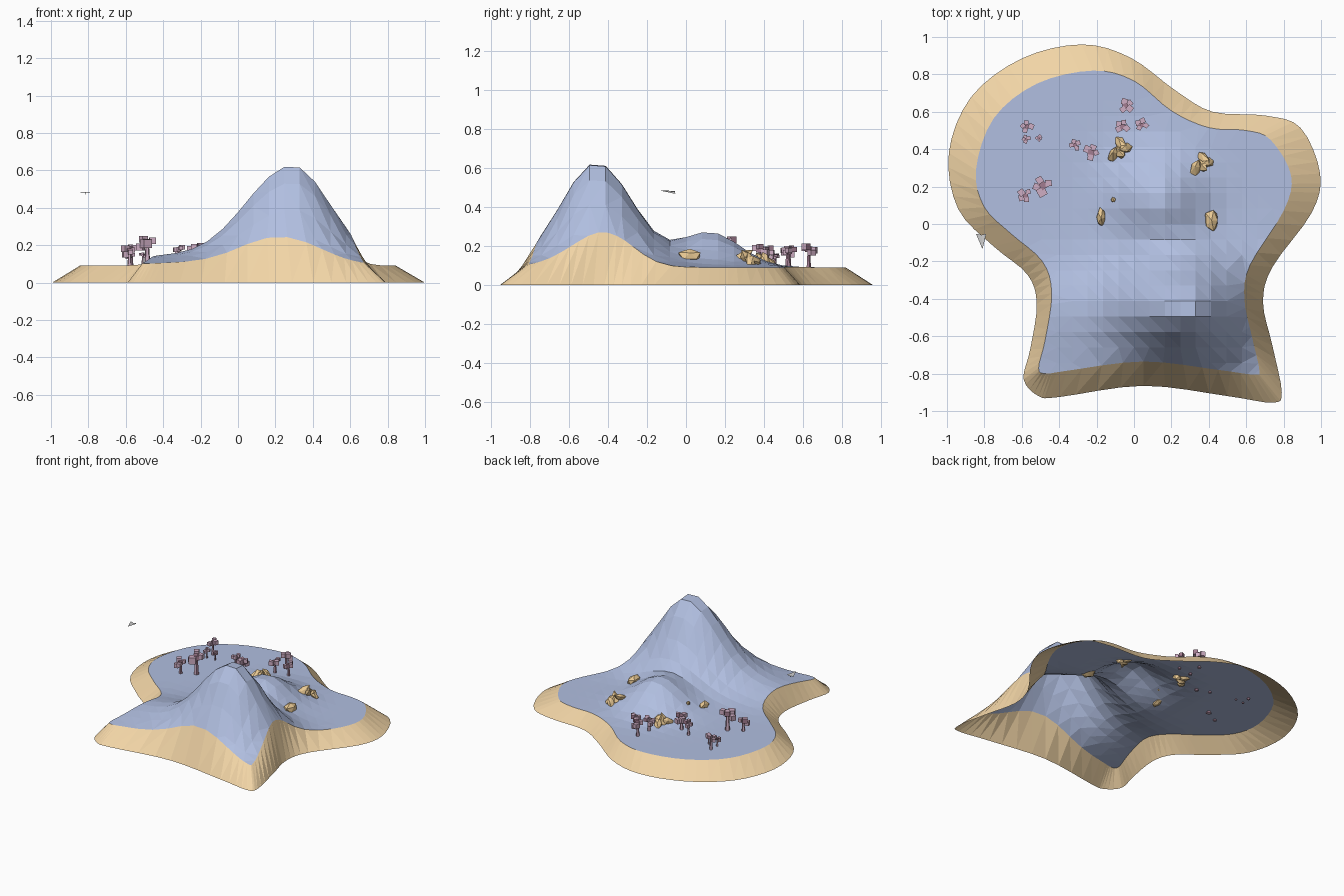
import bpy, bmesh, math, random
from mathutils import Vector, Matrix
from mathutils.geometry import delaunay_2d_cdt

if "Cube" in bpy.data.objects:
    bpy.data.objects.remove(bpy.data.objects["Cube"])

random.seed(4)


def material(name, rgb):
    m = bpy.data.materials.new(name)
    m.diffuse_color = (*rgb, 1)
    m.use_nodes = True
    m.node_tree.nodes["Principled BSDF"].inputs["Base Color"].default_value = m.diffuse_color
    return m


SAND = material("sand", (0.88, 0.66, 0.38))
LAND = material("land", (0.44, 0.52, 0.75))
LEAF = material("foliage", (0.62, 0.42, 0.55))
BARK = material("bark", (0.36, 0.20, 0.28))
ROCK = material("rock", (0.84, 0.60, 0.30))


def make_object(name, bm, *mats):
    me = bpy.data.meshes.new(name)
    bm.to_mesh(me)
    bm.free()
    for m in mats:
        me.materials.append(m)
    ob = bpy.data.objects.new(name, me)
    bpy.context.collection.objects.link(ob)
    return ob


def bump(x, y, cx, cy, left, right, front, back, amp):
    sx = left if x < cx else right
    sy = front if y < cy else back
    return amp * math.exp(-((x - cx) / sx) ** 2 - ((y - cy) / sy) ** 2)


def height(x, y):
    return (0.09
            + bump(x, y, 0.29, -0.46, 0.36, 0.29, 0.26, 0.27, 0.545)
            + bump(x, y, 0.14, 0.125, 0.24, 0.22, 0.22, 0.22, 0.18)
            + bump(x, y, -0.42, -0.45, 0.3, 0.3, 0.3, 0.2, 0.045))


def smooth_loop(pts, steps=4):
    """Closed Catmull-Rom curve through the points."""
    out = []
    n = len(pts)
    for i in range(n):
        a, b, c, d = (Vector(pts[(i + k) % n]) for k in (-1, 0, 1, 2))
        for s in range(steps):
            t = s / steps
            out.append(0.5 * (2 * b + (c - a) * t + (2 * a - 5 * b + 4 * c - d) * t * t
                              + (3 * b - a - 3 * c + d) * t ** 3))
    return out


# Shoreline (x, y at the foot) paired with the upper sand edge (x, y)
SHORE = [
    (-0.28, 0.96, -0.22, 0.82), (-0.60, 0.885, -0.52, 0.75), (-0.87, 0.68, -0.75, 0.565),
    (-0.99, 0.38, -0.845, 0.29), (-0.94, 0.08, -0.80, 0.09), (-0.75, -0.12, -0.66, -0.05),
    (-0.57, -0.27, -0.49, -0.20), (-0.52, -0.43, -0.44, -0.37), (-0.555, -0.67, -0.475, -0.62),
    (-0.59, -0.83, -0.51, -0.77), (-0.51, -0.92, -0.47, -0.80), (-0.40, -0.925, -0.36, -0.785),
    (0.05, -0.865, 0.05, -0.735), (0.50, -0.92, 0.45, -0.78), (0.74, -0.955, 0.64, -0.805),
    (0.79, -0.90, 0.67, -0.78), (0.74, -0.65, 0.63, -0.60), (0.69, -0.42, 0.59, -0.40),
    (0.74, -0.23, 0.62, -0.22), (0.95, 0.06, 0.80, 0.07), (0.995, 0.27, 0.84, 0.26),
    (0.89, 0.515, 0.73, 0.45), (0.70, 0.58, 0.60, 0.50), (0.42, 0.60, 0.40, 0.515),
    (0.22, 0.715, 0.20, 0.605), (-0.02, 0.89, 0.0, 0.765),
]
outer = smooth_loop([p[:2] for p in SHORE])
inner = smooth_loop([p[2:] for p in SHORE])

# Sloping sand rim
bm = bmesh.new()
lo = [bm.verts.new((p.x, p.y, 0)) for p in outer]
hi = [bm.verts.new((p.x, p.y, height(p.x, p.y))) for p in inner]
n = len(lo)
for i in range(n):
    j = (i + 1) % n
    bm.faces.new((lo[i], lo[j], hi[j]))
    bm.faces.new((lo[i], hi[j], hi[i]))
bmesh.ops.recalc_face_normals(bm, faces=bm.faces)
if sum(f.normal.z for f in bm.faces) < 0:
    bmesh.ops.reverse_faces(bm, faces=bm.faces)
make_object("beach_rim", bm, SAND)


# Hilly land: faceted height field filling the upper sand edge
def inside(p):
    hit = False
    for a, b in zip(inner, inner[1:] + inner[:1]):
        if (a.y > p.y) != (b.y > p.y) and p.x < a.x + (p.y - a.y) * (b.x - a.x) / (b.y - a.y):
            hit = not hit
    return hit


STEP = 0.0825
grid = [Vector((i * STEP, j * STEP)) for i in range(-11, 12) for j in range(-11, 12)]
grid = [p for p in grid if inside(p) and min((p - q).length for q in inner) > 0.045]
verts, _, faces, *_ = delaunay_2d_cdt(inner + grid, [], [list(range(n))], 1, 1e-5)
bm = bmesh.new()
vs = [bm.verts.new((p.x, p.y, height(p.x, p.y))) for p in verts]
for f in faces:
    bm.faces.new([vs[i] for i in f])
for f in bm.faces:
    f.normal_update()
    if f.normal.z < 0:
        f.normal_flip()
make_object("hilly_land", bm, LAND)


# Trees: tapered trunk with a cluster of blocky leaves
def tree(name, x, y, s, trunk):
    bm = bmesh.new()
    bmesh.ops.create_cone(bm, cap_ends=True, segments=5, radius1=0.013 * s, radius2=0.007 * s,
                          depth=trunk + 0.02, matrix=Matrix.Translation((0, 0, trunk / 2)))
    bark_count = len(bm.faces)
    spots = [(0, 0, 0.018), (0.024, 0.008, 0.03), (-0.022, 0.012, 0.012),
             (0.004, -0.022, 0.024), (0.002, 0.026, 0.0)]
    turn = Matrix.Rotation(random.uniform(0, 6.28), 4, 'Z')
    for p in spots:
        size = s * random.uniform(0.024, 0.034)
        mat = (Matrix.Translation(turn @ Vector(p) * s + Vector((0, 0, trunk)))
               @ Matrix.Rotation(random.uniform(0, 1.5), 4, 'Z')
               @ Matrix.Diagonal((size, size, size, 1)))
        bmesh.ops.create_cube(bm, size=1, matrix=mat)
    for i, f in enumerate(bm.faces):
        f.material_index = 0 if i < bark_count else 1
    make_object(name, bm, BARK, LEAF).location = (x, y, height(x, y))


TREES = [(-0.57, 0.52, 0.9, 0.075), (-0.575, 0.455, 0.6, 0.045), (-0.51, 0.46, 0.5, 0.05),
         (-0.045, 0.63, 1.0, 0.075), (-0.06, 0.52, 1.0, 0.06), (0.045, 0.53, 0.9, 0.06),
         (-0.315, 0.42, 0.8, 0.075), (-0.23, 0.38, 1.1, 0.07),
         (-0.485, 0.205, 1.4, 0.10), (-0.58, 0.155, 1.0, 0.06)]
for i, t in enumerate(TREES):
    tree(f"tree_{i + 1}", *t)


# Rocks: jittered low-poly boulders, some leaning in clusters
def rock(name, x, y, size, tilt=(0, 0, 0), lift=0.01):
    bm = bmesh.new()
    bmesh.ops.create_icosphere(bm, subdivisions=1, radius=1)
    for v in bm.verts:
        v.co *= random.uniform(0.85, 1.12)
    ob = make_object(name, bm, ROCK)
    ob.scale = size
    ob.rotation_euler = tilt
    ob.location = (x, y, height(x, y) + lift)


rock("boulder", 0.415, 0.02, (0.04, 0.065, 0.038))
rock("long_rock", -0.175, 0.035, (0.026, 0.058, 0.028), (0.2, 0, 0))
rock("pebble", -0.11, 0.13, (0.014, 0.014, 0.016))
SHARDS = [(0, 0, 0.6), (0.035, 0.02, -0.5), (-0.03, -0.015, 0.9), (0.012, 0.038, -1.0)]
for label, cx, cy in (("back", -0.08, 0.385), ("side", 0.36, 0.31)):
    for k, (dx, dy, lean) in enumerate(SHARDS):
        rock(f"{label}_shard_{k + 1}", cx + dx, cy + dy, (0.024, 0.030, 0.056),
             (lean * 0.7, lean, k), 0.012)

# Folded glider floating beside the island
bm = bmesh.new()
nose, left, right, tail, keel = (bm.verts.new(p) for p in (
    (-0.81, -0.135, 0.485), (-0.845, -0.052, 0.483), (-0.79, -0.052, 0.483),
    (-0.815, -0.058, 0.480), (-0.815, -0.055, 0.468)))
for tri in ((nose, tail, left), (nose, right, tail), (nose, keel, tail)):
    bm.faces.new(tri)
make_object("glider", bm)
